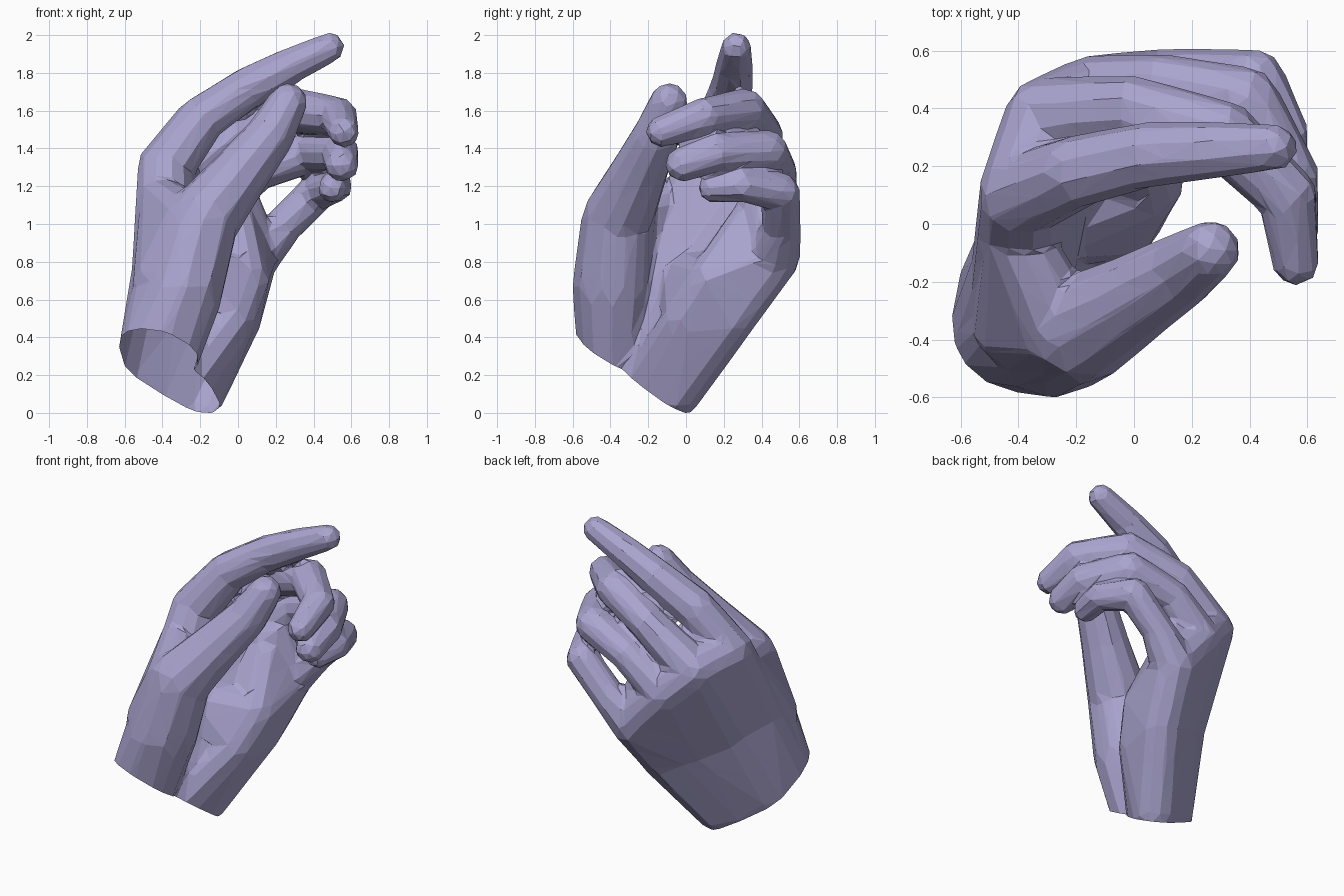
import bpy, bmesh
from mathutils import Vector, Matrix

if "Cube" in bpy.data.objects:
    bpy.data.objects.remove(bpy.data.objects["Cube"])

WRIST_POINT = Vector((-0.36, -0.25, 0.20))
WRIST_NORMAL = Vector((-0.27, -0.49, -0.82)).normalized()

bm = bmesh.new()


def hull(*balls, grow=0.004):
    """Closed convex skin stretched over balls given as (x, y, z, radius)."""
    part = bmesh.new()
    for x, y, z, r in balls:
        bmesh.ops.create_icosphere(part, subdivisions=2, radius=r + grow,
                                   matrix=Matrix.Translation((x, y, z)))
    bmesh.ops.delete(part, geom=part.faces[:], context='FACES_ONLY')
    res = bmesh.ops.convex_hull(part, input=part.verts[:])
    loose = {v for v in res['geom_interior'] + res['geom_unused']
             if isinstance(v, bmesh.types.BMVert)}
    bmesh.ops.delete(part, geom=list(loose), context='VERTS')
    bmesh.ops.delete(part, geom=[e for e in part.edges if not e.link_faces], context='EDGES')
    bmesh.ops.recalc_face_normals(part, faces=part.faces[:])
    me = bpy.data.meshes.new("part")
    part.to_mesh(me)
    part.free()
    bm.from_mesh(me)
    bpy.data.meshes.remove(me)


def chain(balls):
    """Finger: one hull per bone."""
    for a, b in zip(balls, balls[1:]):
        hull(a, b)


# Palm: wrist, middle and knuckle ball of each hand bone, index to little finger
bones = [
    [(-.46, -.39, .30, .18), (-.40, -.18, .75, .165), (-.39, .10, 1.27, .145)],
    [(-.41, -.24, .20, .20), (-.32, .03, .70, .175), (-.31, .37, 1.22, .135)],
    [(-.30, -.15, .15, .18), (-.15, .15, .60, .17), (-.15, .45, 1.06, .13)],
    [(-.20, -.05, .085, .13), (.00, .25, .50, .13), (.07, .46, .80, .14)],
]
for a, b in zip(bones, bones[1:]):
    for i in range(2):
        hull(a[i], a[i + 1], b[i], b[i + 1])

# Heel of the palm and the web below the ring and little fingers
heel_top, heel_low = (.04, .14, .68, .125), (-.04, .01, .47, .13)
hull(bones[1][1], bones[2][1], bones[3][1], heel_top, heel_low)
hull(bones[3][0], bones[2][0], bones[3][1], heel_low)
hull(bones[2][1], bones[3][1], bones[3][2], heel_top, (-.02, .34, .98, .12))
hull((.02, .40, 1.11, .09), (.07, .42, .95, .10), (-.06, .38, 1.05, .12))

# Fingers, each from its knuckle to the tip
fingers = [
    [(-.20, .18, 1.53, .125), (.05, .24, 1.70, .11), (.28, .255, 1.82, .095), (.485, .265, 1.915, .077)],
    [(.00, .40, 1.46, .11), (.31, .31, 1.58, .115), (.53, .10, 1.55, .10), (.56, -.13, 1.47, .08)],
    [(.10, .48, 1.26, .105), (.39, .43, 1.365, .11), (.54, .16, 1.355, .10), (.55, -.02, 1.295, .088)],
    [(.23, .505, .96, .10), (.42, .50, 1.15, .10), (.52, .30, 1.185, .085), (.50, .14, 1.17, .073)],
]
for bone, finger in zip(bones, fingers):
    chain([bone[-1]] + finger)

# Thumb, its root, and the skin web that joins it to the index finger
thumb = [(-.38, -.39, .30, .18), (-.28, -.39, .65, .21), (-.18, -.36, 1.01, .19),
         (.01, -.25, 1.25, .15), (.17, -.155, 1.45, .125), (.265, -.09, 1.625, .10)]
chain(thumb)
hull(bones[0][0], thumb[0], thumb[1], (-.41, -.32, .66, .15))
hull((-.40, -.34, .68, .16), (-.25, -.36, 1.00, .15), (-.41, -.18, .75, .14), (-.41, -.04, 1.12, .11))

src = bpy.data.meshes.new("hand_parts")
bm.to_mesh(src)
bm.free()
hand = bpy.data.objects.new("hand", src)
bpy.context.collection.objects.link(hand)

# Fuse the parts into one skin, then facet it
remesh = hand.modifiers.new("fuse", 'REMESH')
remesh.mode = 'VOXEL'
remesh.voxel_size = 0.016
soft = hand.modifiers.new("soften", 'SMOOTH')
soft.factor = 0.5
soft.iterations = 5
facet = hand.modifiers.new("facet", 'DECIMATE')


def evaluated():
    dg = bpy.context.evaluated_depsgraph_get()
    return bpy.data.meshes.new_from_object(hand.evaluated_get(dg))


facet.ratio = 1.0
full = evaluated()
full.calc_loop_triangles()
facet.ratio = 1800 / max(1800, len(full.loop_triangles))
skin = evaluated()
hand.modifiers.clear()

# Open cut at the wrist, standing on the ground
bm = bmesh.new()
bm.from_mesh(skin)
bmesh.ops.bisect_plane(bm, geom=bm.verts[:] + bm.edges[:] + bm.faces[:], dist=1e-4,
                       plane_co=WRIST_POINT, plane_no=WRIST_NORMAL, clear_outer=True)
low = min(v.co.z for v in bm.verts)
bmesh.ops.translate(bm, verts=bm.verts[:], vec=(0, 0, -low))
for f in bm.faces:
    f.smooth = False
bm.to_mesh(skin)
bm.free()
hand.data = skin
skin.name = "hand"

# Lavender skin
mat = bpy.data.materials.new("lavender")
mat.diffuse_color = (0.40, 0.37, 0.62, 1)
mat.use_nodes = True
mat.node_tree.nodes["Principled BSDF"].inputs["Base Color"].default_value = mat.diffuse_color
skin.materials.clear()
skin.materials.append(mat)
